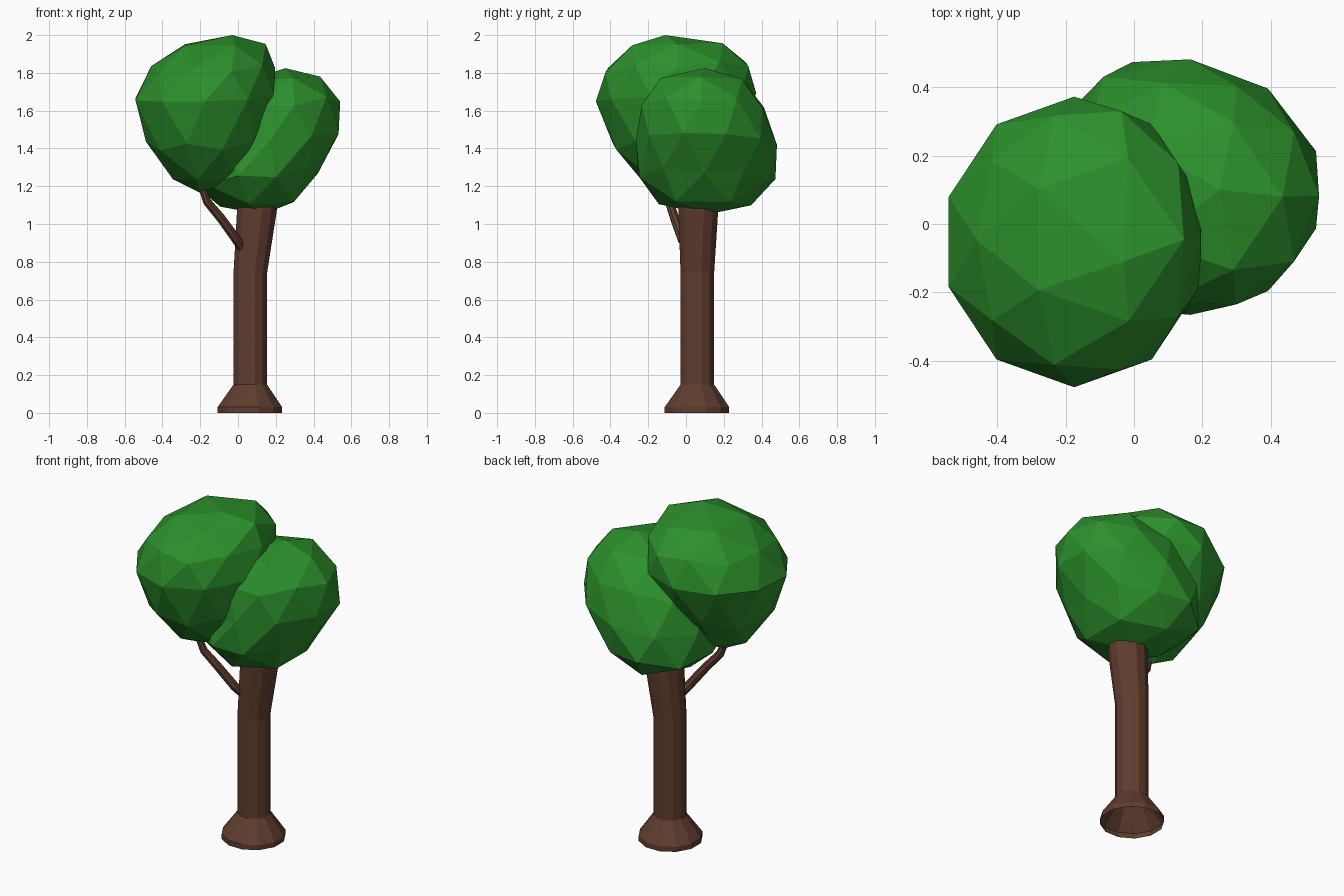
import bpy, bmesh
from math import pi, cos, sin
from mathutils import Vector

if "Cube" in bpy.data.objects:
    bpy.data.objects.remove(bpy.data.objects["Cube"])


def material(name, color):
    m = bpy.data.materials.new(name)
    m.diffuse_color = (*color, 1)
    m.use_nodes = True
    m.node_tree.nodes["Principled BSDF"].inputs["Base Color"].default_value = m.diffuse_color
    return m


bark = material("bark", (0.115, 0.046, 0.028))
leaf = material("leaf", (0.025, 0.28, 0.025))


def add_object(name, bm, mat):
    bmesh.ops.recalc_face_normals(bm, faces=bm.faces)
    mesh = bpy.data.meshes.new(name)
    bm.to_mesh(mesh)
    bm.free()
    mesh.materials.append(mat)
    obj = bpy.data.objects.new(name, mesh)
    bpy.context.collection.objects.link(obj)
    return obj


def tube(name, rings, sides, mat, level=False, cap_start=False):
    """Loft circular rings (x, y, z, radius) along a path."""
    bm = bmesh.new()
    pts = [Vector(r[:3]) for r in rings]
    loops = []
    for i, p in enumerate(pts):
        d = pts[min(i + 1, len(pts) - 1)] - pts[max(i - 1, 0)]
        q = Vector((0, 0, 1)).rotation_difference(Vector((0, 0, 1)) if level else d)
        loops.append([bm.verts.new(p + q @ (rings[i][3] * Vector((
            cos(2 * pi * (k + .5) / sides), sin(2 * pi * (k + .5) / sides), 0))))
            for k in range(sides)])
    for a, b in zip(loops, loops[1:]):
        for k in range(sides):
            j = (k + 1) % sides
            bm.faces.new((a[k], a[j], b[j], b[k]))
    bm.faces.new(loops[-1])
    if cap_start:
        bm.faces.new(loops[0])
    return add_object(name, bm, mat)


LEVELS = (-1, -.85, -.5, 0, .5, .85, 1)


def crown(name, low, mid, high, extents, tilt, bulge):
    """Low-poly leaf mass: icosphere fitted to (left, right, front, back) extents per level."""
    bm = bmesh.new()
    bmesh.ops.create_icosphere(bm, subdivisions=2, radius=1)
    for v in bm.verts:
        h = max(-1, min(1, v.co.z))
        i = max(k for k in range(6) if LEVELS[k] <= h + 1e-6)
        t = (h - LEVELS[i]) / (LEVELS[i + 1] - LEVELS[i])
        l, r, f, b = (p + (q - p) * t for p, q in zip(extents[i], extents[i + 1]))
        d = Vector((v.co.x, v.co.y))
        d = d.normalized() if d.length > 1e-4 else Vector((0, 0))
        # fuller back-left shoulder
        d *= 1.03 + bulge * max(0, d.dot(Vector((-.7, .7)))) ** 3
        v.co = ((l + r) / 2 + (r - l) / 2 * d.x, (f + b) / 2 + (b - f) / 2 * d.y,
                mid + h * (high - mid if h > 0 else mid - low)
                + (tilt[0] * d.x + tilt[1] * d.y) * (1 - h * h))
    return add_object(name, bm, leaf)


# Flared trunk, open underneath, bending to the right near the top
tube("trunk", [(.063, .058, 0, .177), (.063, .058, .03, .177), (.065, .06, .15, .092),
               (.065, .06, .74, .092), (.10, .065, 1.07, .109), (.12, .065, 1.25, .1)],
     12, bark, level=True)

# Thin side branch reaching up into the left crown
tube("branch", [(.03, .02, .86, .024), (-.01, -.02, .92, .026), (-.09, -.06, 1.03, .025),
                (-.165, -.09, 1.12, .023), (-.19, -.1, 1.19, .02), (-.19, -.1, 1.3, .018)],
     8, bark, cap_start=True)

# Upper left leaf mass, wider at the top
crown("left_crown", 1.165, 1.67, 2.0,
      [(-.2, -.2, -.09, -.09), (-.34, .02, -.24, .08), (-.47, .12, -.385, .23),
       (-.55, .20, -.465, .36), (-.46, .185, -.43, .335), (-.32, .14, -.29, .20),
       (-.03, -.03, -.11, -.11)], (.01, .02), 0)

# Lower right leaf mass behind it
crown("right_crown", 1.05, 1.43, 1.825,
      [(.13, .13, .11, .11), (-.08, .33, -.15, .33), (-.22, .42, -.26, .45),
       (-.21, .54, -.255, .455), (-.14, .53, -.24, .40), (.02, .43, -.14, .30),
       (.25, .25, .1, .1)], (.05, -.01), .13)
